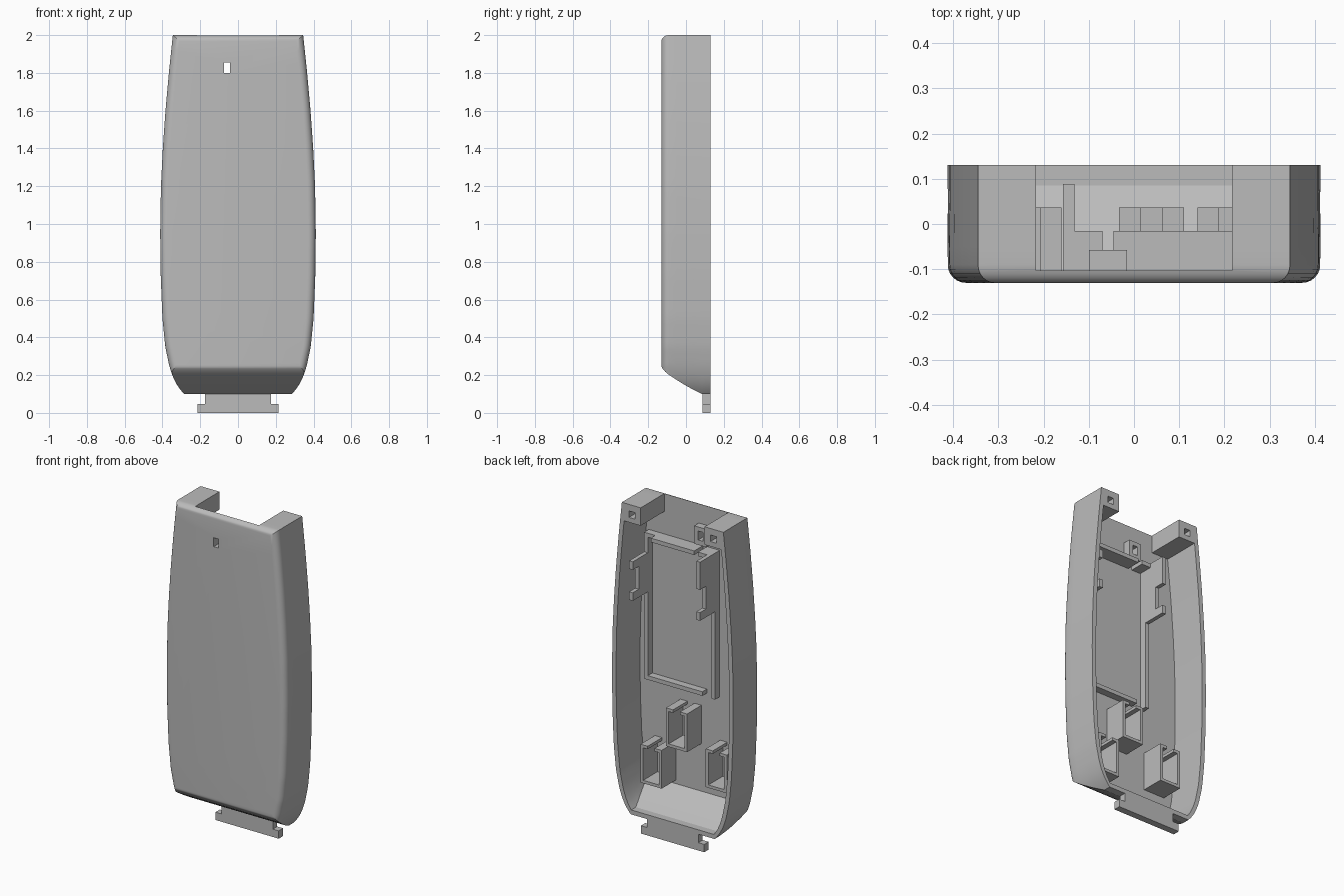
import bpy, bmesh, math

if "Cube" in bpy.data.objects:
    bpy.data.objects.remove(bpy.data.objects["Cube"])

grey = bpy.data.materials.new("plastic_grey")
GREY = (0.5, 0.5, 0.5, 1)
grey.diffuse_color = GREY
grey.use_nodes = True
grey.node_tree.nodes["Principled BSDF"].inputs["Base Color"].default_value = GREY

FRONT, BACK, FLOOR = -0.13, 0.13, -0.103
WALL = 0.027
# half width of the case at each height
WIDTHS = [(0.08, 0.265), (0.1, 0.285), (0.125, 0.307), (0.16, 0.33), (0.2, 0.348),
          (0.25, 0.364), (0.35, 0.385), (0.5, 0.4), (0.72, 0.409), (0.95, 0.412),
          (1.2, 0.408), (1.4, 0.398), (1.6, 0.384), (1.8, 0.366), (2.0, 0.345)]


def half_width(z):
    for (z0, w0), (z1, w1) in zip(WIDTHS, WIDTHS[1:]):
        if z <= z1:
            return w0 + (w1 - w0) * (z - z0) / (z1 - z0)
    return WIDTHS[-1][1]


def slope(y):
    # height of the slanted lower end at depth y
    t = max(0, (0.085 - y) / (0.085 - FRONT))
    return 0.1 + 0.1 * t + 0.03 * t * t


def finish(name, bm):
    bmesh.ops.recalc_face_normals(bm, faces=bm.faces)
    mesh = bpy.data.meshes.new(name)
    bm.to_mesh(mesh)
    bm.free()
    mesh.materials.append(grey)
    obj = bpy.data.objects.new(name, mesh)
    bpy.context.collection.objects.link(obj)
    return obj


def loft(name, sections, count=44):
    # each section: depth, bottom, top, inset from the outline
    bm = bmesh.new()
    rings = []
    for y, low, high, inset in sections:
        zs = [low + (high - low) * (i / count) ** 1.5 for i in range(count + 1)]
        side = [(half_width(z) - inset, z) for z in zs]
        outline = side + [(-x, z) for x, z in reversed(side)]
        rings.append([bm.verts.new((x, y, z)) for x, z in outline])
    n = len(rings[0])
    for a, b in zip(rings, rings[1:]):
        for i in range(n):
            j = (i + 1) % n
            bm.faces.new((a[i], a[j], b[j], b[i]))
    bm.faces.new(rings[0])
    bm.faces.new(rings[-1])
    return finish(name, bm)


def boxes(name, ranges):
    bm = bmesh.new()
    for x0, x1, y0, y1, z0, z1 in ranges:
        made = bmesh.ops.create_cube(bm, size=1)["verts"]
        for v in made:
            v.co = (x1 if v.co.x > 0 else x0,
                    y1 if v.co.y > 0 else y0,
                    z1 if v.co.z > 0 else z0)
    return finish(name, bm)


def select(obj):
    bpy.ops.object.select_all(action="DESELECT")
    obj.select_set(True)
    bpy.context.view_layer.objects.active = obj


def cut(obj, cutter):
    mod = obj.modifiers.new("cut", "BOOLEAN")
    mod.operation = "DIFFERENCE"
    mod.solver = "EXACT"
    mod.object = cutter
    select(obj)
    bpy.ops.object.modifier_apply(modifier=mod.name)
    bpy.data.objects.remove(cutter)


# outer case with rounded front edges
R = 0.04
sections = []
for i in range(7):
    a = math.pi / 2 * i / 6
    y = FRONT + R * (1 - math.cos(a))
    inset = R * (1 - math.sin(a))
    sections.append((y, slope(y) + inset * 0.45, 2 - inset * 0.8, inset))
sections += [(y, slope(y), 2, 0) for y in (-0.05, 0, 0.04, 0.085, BACK)]
case = loft("case_shell", sections)

# hollow, top opening, screw holes and front slot
cut(case, loft("cavity", [(y, slope(y) + WALL, 1.89, WALL)
                          for y in (FLOOR, -0.05, 0, 0.04, 0.085, 0.16)]))
cut(case, boxes("top_opening", [(-0.217, 0.217, FLOOR, 0.2, 1.8, 2.1)]))
for s in (-1, 1):
    x = s * 0.277
    cut(case, boxes("screw_hole", [(x - 0.02, x + 0.02, 0.02, 0.2, 1.92, 1.96)]))
SLOT = (-0.074, -0.042, -0.2, 0.1, 1.8, 1.855)
cut(case, boxes("slot_cutter", [SLOT]))
select(case)
bpy.ops.object.shade_smooth_by_angle(angle=math.radians(25))

# hook tab under the case
boxes("hook_tab", [(-0.215, 0.215, 0.088, BACK, 0, 0.048),
                   (-0.175, 0.175, 0.088, BACK, 0.048, 0.11)])

# raised collar behind the slot
BASE = FLOOR - 0.005
collar = boxes("slot_collar", [(-0.1, -0.015, BASE, -0.058, 1.77, 1.88)])
cut(collar, boxes("slot_cutter", [SLOT]))

# board frame: low walls and taller top corners
LEFT, RIGHT, LOW, HIGH, T = 0.325, -0.157, -0.058, -0.015, 0.025
Z0, Z1 = 0.85, 1.75
boxes("board_frame", [
    (LEFT - T, LEFT, BASE, LOW, Z0, Z1),
    (RIGHT, RIGHT + T, BASE, LOW, Z0, Z1),
    (-0.07, LEFT, BASE, LOW, Z0, Z0 + T),
    (-0.045, LEFT, BASE, LOW, Z1 - T, Z1),
    (-0.045, 0.25, LOW, HIGH, Z1 - T, Z1),
    (RIGHT, -0.07, BASE, HIGH, Z1 - T, Z1)])

# side clips with two lips each
for name, x, top in (("left_clip", LEFT - T, 1.63), ("right_clip", RIGHT, 1.75)):
    boxes(name, [(x, x + T, BASE, 0.03, 1.39, top),
                 (x, x + T, 0.03, 0.088, 1.39, 1.44),
                 (x, x + T, 0.03, 0.088, 1.58, top)])

# open sockets with a notch in the upper wall
W, H, S, TOP = 0.143, 0.235, 0.018, 0.037
for name, x, z in (("middle_socket", -0.033, 0.53),
                   ("left_socket", 0.14, 0.26),
                   ("right_socket", -0.303, 0.35)):
    boxes(name, [(x, x + S, BASE, TOP, z, z + H),
                 (x + W - S, x + W, BASE, TOP, z, z + H),
                 (x + S, x + W - S, BASE, TOP, z, z + S),
                 (x + S, x + 0.048, BASE, TOP, z + H - S, z + H),
                 (x + 0.095, x + W - S, BASE, TOP, z + H - S, z + H)])
